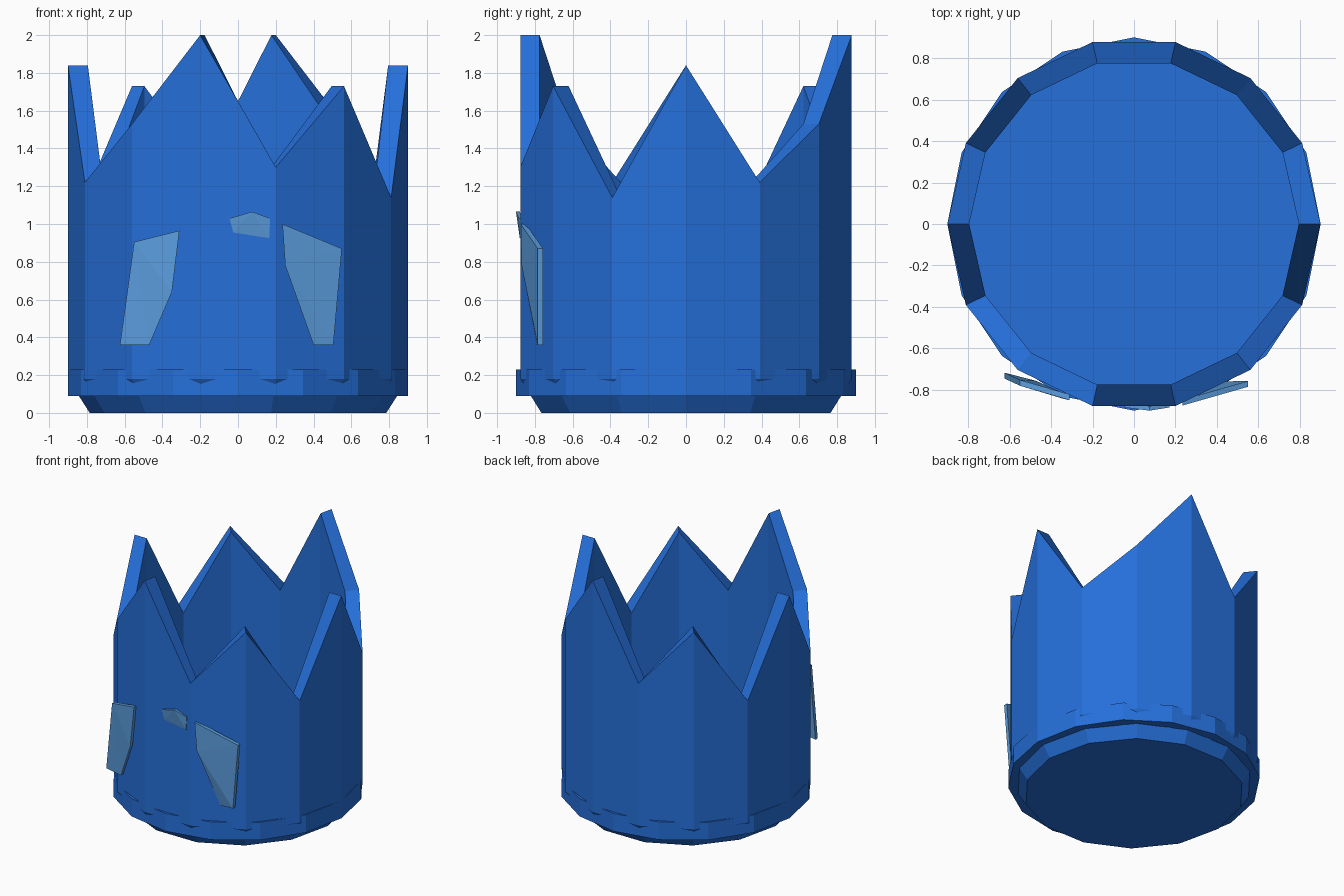
import bpy, bmesh, math

if "Cube" in bpy.data.objects:
    bpy.data.objects.remove(bpy.data.objects["Cube"])


def material(name, rgb):
    m = bpy.data.materials.new(name)
    m.diffuse_color = (*rgb, 1)
    m.use_nodes = True
    m.node_tree.nodes["Principled BSDF"].inputs["Base Color"].default_value = m.diffuse_color
    return m


BLUE = material("royal blue", (0.0185, 0.16, 0.70))
PALE = material("pale blue", (0.105, 0.34, 0.73))


def finish(name, bm, mat):
    bmesh.ops.recalc_face_normals(bm, faces=bm.faces)
    me = bpy.data.meshes.new(name)
    bm.to_mesh(me)
    bm.free()
    me.materials.append(mat)
    ob = bpy.data.objects.new(name, me)
    bpy.context.collection.objects.link(ob)
    return ob


def ring(bm, sides, radius, heights):
    return [bm.verts.new((radius * math.cos(2 * math.pi * k / sides),
                          radius * math.sin(2 * math.pi * k / sides),
                          heights[k % len(heights)])) for k in range(sides)]


def bridge(bm, a, b):
    n = len(a)
    for i in range(n):
        j = (i + 1) % n
        bm.faces.new((a[i], a[j], b[j], b[i]))


# Hollow 14-sided cup; the spiky rim repeats after half a turn
RIM = [1.84, 1.22, 1.53, 2.0, 1.30, 1.73, 1.14]
bm = bmesh.new()
loops = [ring(bm, 14, r, h) for r, h in
         ((0.785, [0]), (0.9, [0.18]), (0.9, RIM), (0.795, RIM), (0.795, [0.2]))]
for a, b in zip(loops, loops[1:]):
    bridge(bm, a, b)
bm.faces.new(loops[0])
bm.faces.new(loops[-1])
finish("spiky_cup", bm, BLUE)

# 16-sided band round the foot
bm = bmesh.new()
loops = [ring(bm, 16, r, [z]) for r, z in
         ((0.9, 0.09), (0.9, 0.23), (0.83, 0.23), (0.83, 0.09))]
for a, b in zip(loops, loops[1:] + loops[:1]):
    bridge(bm, a, b)
finish("foot_band", bm, BLUE)


def plate(name, points, depth):
    """Thin facial plate from (x, y, z) front corners, extended back in y."""
    bm = bmesh.new()
    front = [bm.verts.new(p) for p in points]
    back = [bm.verts.new((x, y + depth, z)) for x, y, z in points]
    bridge(bm, front, back)
    bm.faces.new(front)
    bm.faces.new(back)
    bmesh.ops.triangulate(bm, faces=[f for f in bm.faces if len(f.verts) > 4])
    finish(name, bm, PALE)


# Facial plates
plate("left_eye", [(-0.55, -0.78, 0.905), (-0.31, -0.85, 0.965), (-0.35, -0.84, 0.64),
                   (-0.47, -0.785, 0.36), (-0.625, -0.745, 0.36)], 0.028)
plate("right_eye", [(0.235, -0.875, 1.0), (0.55, -0.785, 0.87), (0.505, -0.785, 0.36),
                    (0.40, -0.79, 0.36), (0.25, -0.87, 0.78)], 0.028)
plate("nose", [(-0.045, -0.885, 1.03), (0.075, -0.9, 1.065), (0.17, -0.885, 1.03),
               (0.165, -0.88, 0.925), (-0.025, -0.88, 0.955)], 0.02)
